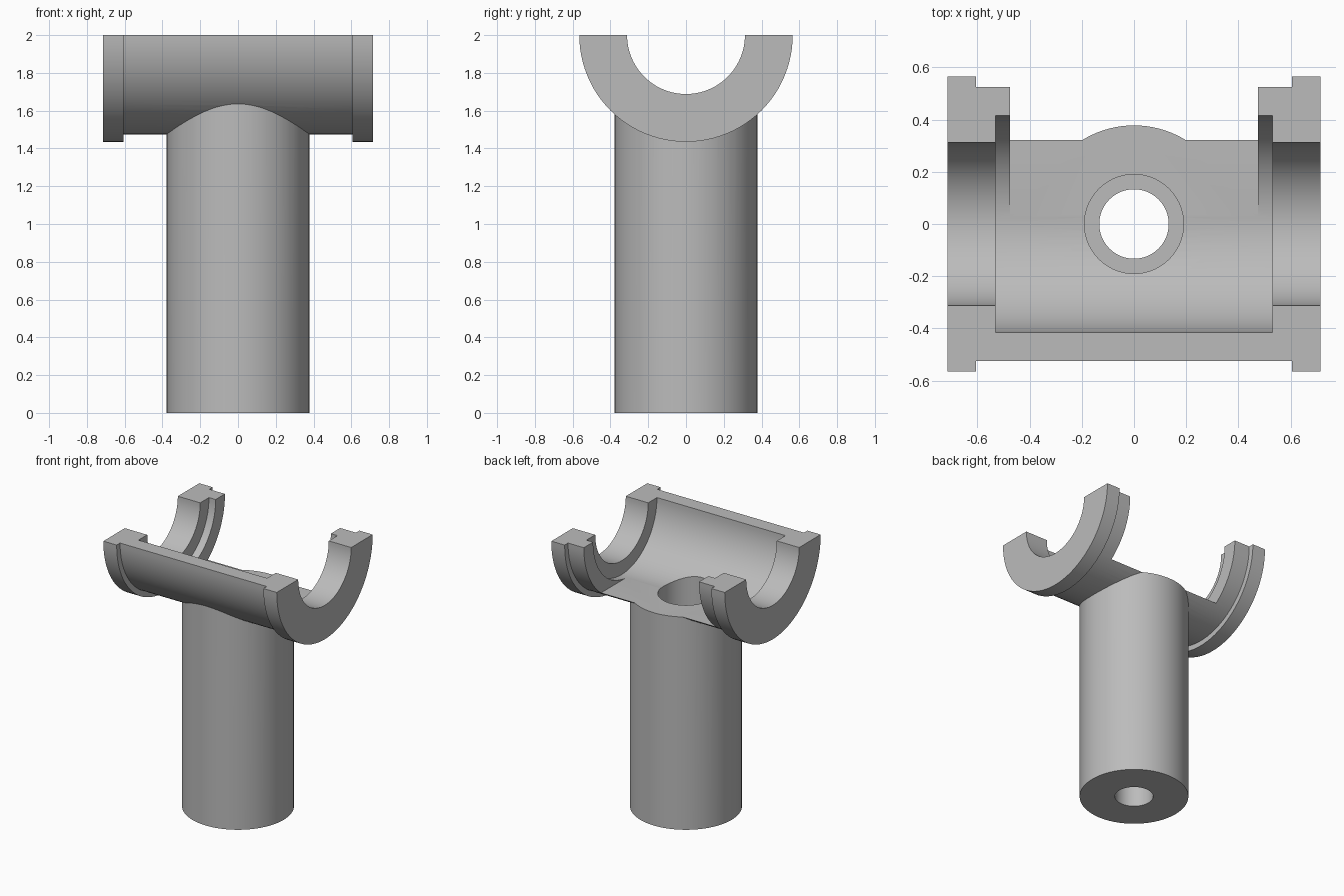
import bpy, bmesh, math
from mathutils import Matrix

cube = bpy.data.objects.get("Cube")
if cube:
    bpy.data.objects.remove(cube, do_unlink=True)

TOP = 2.0      # height of the cradle axis
SEGS = 96
TO_CRADLE = Matrix.Translation((0, 0, TOP)) @ Matrix.Rotation(math.pi / 2, 4, 'Y')

metal = bpy.data.materials.new("plain_grey")
metal.use_nodes = True
GREY = (0.5, 0.5, 0.5, 1)
metal.diffuse_color = GREY
metal.node_tree.nodes["Principled BSDF"].inputs["Base Color"].default_value = GREY


def make(name, bm):
    bmesh.ops.recalc_face_normals(bm, faces=bm.faces)
    mesh = bpy.data.meshes.new(name)
    bm.to_mesh(mesh)
    bm.free()
    mesh.materials.append(metal)
    ob = bpy.data.objects.new(name, mesh)
    bpy.context.collection.objects.link(ob)
    return ob


def lathe(name, profile, matrix=Matrix()):
    """Closed solid turned about its axis from (radius, position) pairs."""
    bm = bmesh.new()
    rings = []
    for r, h in profile:
        rings.append([bm.verts.new((r * math.cos(a), r * math.sin(a), h))
                      for a in (math.tau * i / SEGS for i in range(SEGS))])
    for lo, hi in zip(rings, rings[1:]):
        for i in range(SEGS):
            j = (i + 1) % SEGS
            bm.faces.new((lo[i], lo[j], hi[j], hi[i]))
    bm.faces.new(rings[0])
    bm.faces.new(rings[-1])
    bm.transform(matrix)
    return make(name, bm)


def box(name, lo, hi):
    bm = bmesh.new()
    bmesh.ops.create_cube(bm, size=1)
    for v in bm.verts:
        v.co = [a + (b - a) * (c + 0.5) for a, b, c in zip(lo, hi, v.co)]
    return make(name, bm)


def combine(target, tool, operation):
    tool.hide_render = True
    mod = target.modifiers.new(operation.lower(), 'BOOLEAN')
    mod.operation, mod.solver, mod.object = operation, 'EXACT', tool
    bpy.context.view_layer.objects.active = target
    bpy.ops.object.modifier_apply(modifier=mod.name)
    bpy.data.objects.remove(tool, do_unlink=True)


def mirrored(half):
    return [(r, -h) for r, h in reversed(half)] + half


# Flanged cradle body, joined to the column below it
body = lathe("cradle_and_column",
             mirrored([(0.525, 0.605), (0.565, 0.605), (0.565, 0.715)]), TO_CRADLE)
combine(body, lathe("column", [(0.378, 0), (0.378, 1.8)]), 'UNION')

# Open the top half, then cut the stepped bearing bore
combine(body, box("top_cutter", (-1, -1, TOP), (1, 1, 3)), 'DIFFERENCE')
combine(body, lathe("bore_cutter",
                    mirrored([(0.415, 0.53), (0.312, 0.53), (0.312, 0.9)]), TO_CRADLE), 'DIFFERENCE')

# Rear wall opening down to a flat ledge
combine(body, box("rear_cutter", (-0.475, 0, 1.586), (0.475, 1, 3)), 'DIFFERENCE')

# Counterbored hole down the column
combine(body, lathe("hole_cutter",
                    [(0.133, -0.2), (0.133, 0.75), (0.19, 0.75), (0.19, 1.9)]), 'DIFFERENCE')

bpy.ops.object.select_all(action='DESELECT')
body.select_set(True)
bpy.context.view_layer.objects.active = body
bpy.ops.object.shade_smooth_by_angle(angle=math.radians(30))
